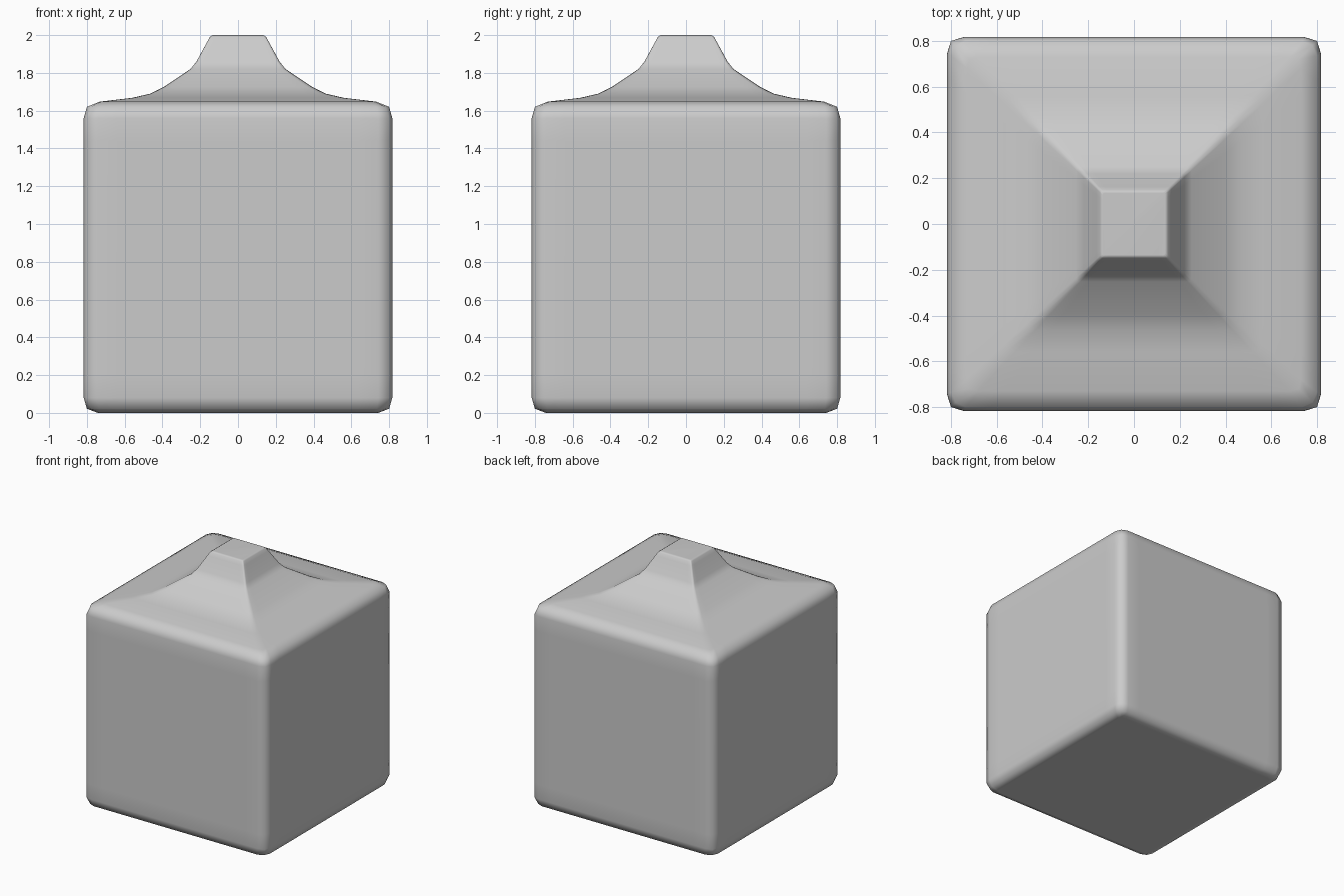
import bpy, bmesh
from mathutils import Matrix, Vector
from math import pi

if "Cube" in bpy.data.objects:
    bpy.data.objects.remove(bpy.data.objects["Cube"])

# profile rings: height, half width, corner diagonal, start of corner rounding
rings = [
    (0.00, 0.742, 0.735, 0.70),
    (0.022, 0.80, 0.78, 0.735),
    (0.08, 0.817, 0.80, 0.742),
    (0.20, 0.818, 0.80, 0.742),
    (1.44, 0.818, 0.80, 0.742),
    (1.56, 0.817, 0.80, 0.742),
    (1.62, 0.80, 0.78, 0.735),
    (1.648, 0.73, 0.72, 0.68),
]
# concave shoulder and neck, nearly square in section
for z, w in [(1.668, 0.56), (1.69, 0.465), (1.725, 0.395), (1.82, 0.252),
             (1.86, 0.22), (1.965, 0.163), (1.99, 0.149), (2.00, 0.135)]:
    rings.append((z, w, w * 0.985, w * 0.93))

bm = bmesh.new()
loops = []
for z, w, c, d in rings:
    loop = []
    for k in range(4):
        rot = Matrix.Rotation(k * pi / 2, 3, 'Z')
        for x, y in [(w, -d), (w, -0.78 * w), (w, 0.78 * w), (w, d), (c, c)]:
            loop.append(bm.verts.new(rot @ Vector((x, y, z))))
    loops.append(loop)

# skin between rings, then caps
n = len(loops[0])
for a, b in zip(loops, loops[1:]):
    for i in range(n):
        j = (i + 1) % n
        bm.faces.new((a[i], a[j], b[j], b[i]))
bm.faces.new(loops[0][::-1])
bm.faces.new(loops[-1])
bmesh.ops.recalc_face_normals(bm, faces=bm.faces)
for f in bm.faces:
    f.smooth = True

mesh = bpy.data.meshes.new("square_bottle")
bm.to_mesh(mesh)
bm.free()
obj = bpy.data.objects.new("square_bottle", mesh)
bpy.context.collection.objects.link(obj)

# face-weighted normals keep the large faces flat
mod = obj.modifiers.new("flat_faces", 'WEIGHTED_NORMAL')
mod.keep_sharp = True
